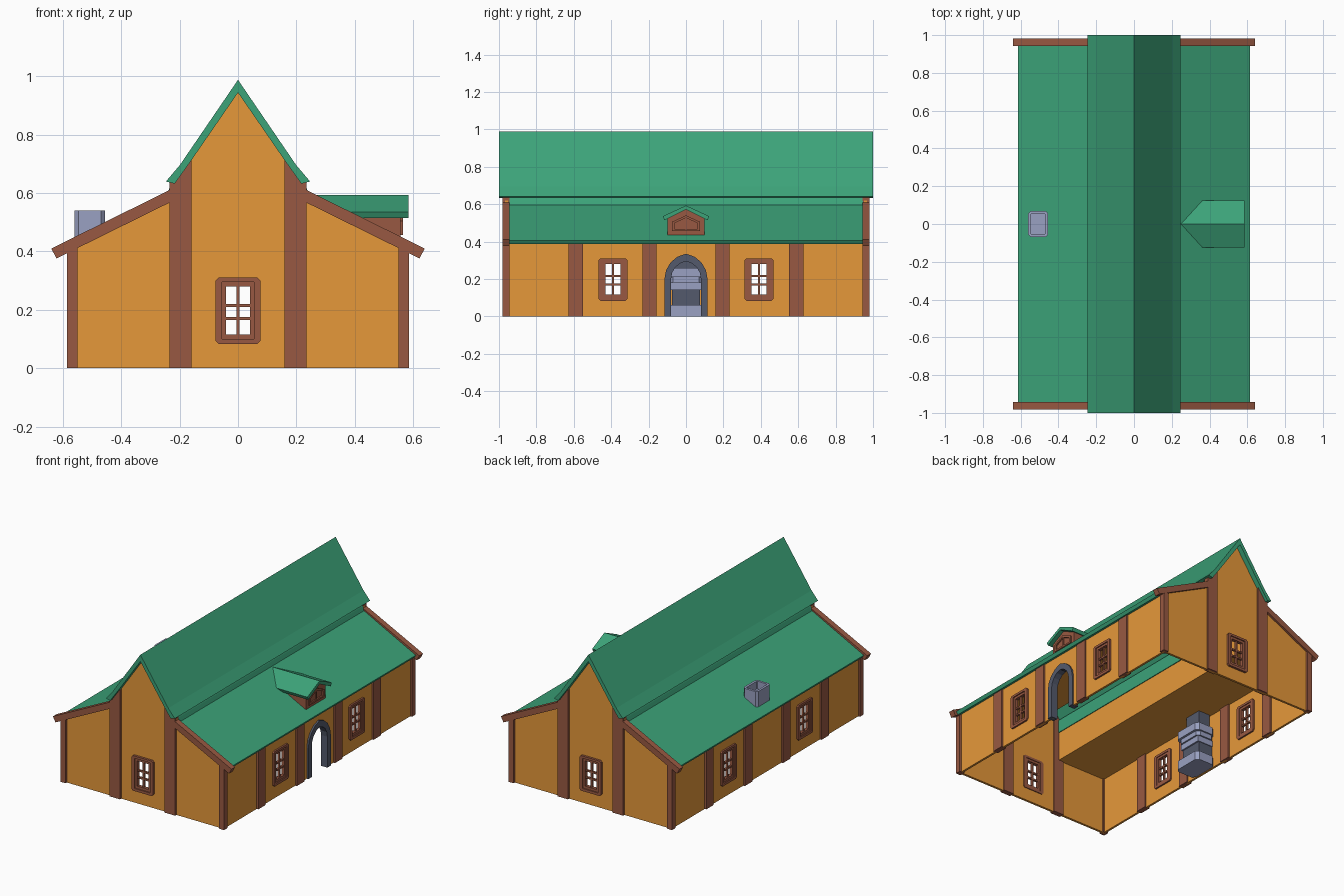
import bpy, bmesh, math

if "Cube" in bpy.data.objects:
    bpy.data.objects.remove(bpy.data.objects["Cube"])


def material(name, srgb):
    m = bpy.data.materials.new(name)
    lin = [((c / 255 + 0.055) / 1.055) ** 2.4 for c in srgb]
    m.diffuse_color = (*lin, 1)
    m.use_nodes = True
    m.node_tree.nodes["Principled BSDF"].inputs["Base Color"].default_value = m.diffuse_color
    return m


ORANGE = material("orange_plaster", (230, 152, 58))
BROWN = material("brown_timber", (153, 89, 66))
GREEN = material("green_roof", (60, 163, 121))
STONE = material("pale_stone", (154, 161, 194))
DARK = material("dark_stone", (84, 90, 108))

# Map profile coordinates (u, v) and depth d to x, y, z for each extrusion axis
PLACE = {"x": lambda u, v, d: (d, u, v), "y": lambda u, v, d: (u, d, v), "z": lambda u, v, d: (u, v, d)}


def finish(name, bm, mat):
    bmesh.ops.recalc_face_normals(bm, faces=bm.faces)
    me = bpy.data.meshes.new(name)
    bm.to_mesh(me)
    bm.free()
    me.materials.append(mat)
    ob = bpy.data.objects.new(name, me)
    bpy.context.collection.objects.link(ob)
    return ob


def add_prism(bm, pts, axis, a, b):
    """Extrude a profile from a to b; a may be a function of v for slanted ends."""
    f = PLACE[axis]
    lo = [bm.verts.new(f(u, v, a(v) if callable(a) else a)) for u, v in pts]
    hi = [bm.verts.new(f(u, v, b)) for u, v in pts]
    n = len(pts)
    bm.faces.new(lo)
    bm.faces.new(hi[::-1])
    for i in range(n):
        j = (i + 1) % n
        bm.faces.new((lo[i], hi[i], hi[j], lo[j]))


def prism(name, pts, axis, a, b, mat):
    bm = bmesh.new()
    add_prism(bm, pts, axis, a, b)
    return finish(name, bm, mat)


def rect(u0, u1, v0, v1):
    return [(u0, v0), (u1, v0), (u1, v1), (u0, v1)]


def chamfered(u0, u1, v0, v1, c):
    return [(u0 + c, v0), (u1 - c, v0), (u1, v0 + c), (u1, v1 - c),
            (u1 - c, v1), (u0 + c, v1), (u0, v1 - c), (u0, v0 + c)]


def add_ring(bm, outer, inner, axis, a, b):
    f = PLACE[axis]
    loops = [[bm.verts.new(f(u, v, d)) for u, v in p]
             for p, d in ((outer, a), (outer, b), (inner, b), (inner, a))]
    n = len(outer)
    for k in range(4):
        p, q = loops[k], loops[(k + 1) % 4]
        for i in range(n):
            j = (i + 1) % n
            bm.faces.new((p[i], p[j], q[j], q[i]))


def mirrored(half):
    """Close a right-hand half profile by mirroring; points on u = 0 are kept once."""
    return half + [(-u, v) for u, v in reversed(half) if u > 0]


def arch(w, spring, apex, n=4):
    h = apex - spring
    c = (h * h - w * w) / (2 * w)
    end = math.atan2(h, c)
    half = [(w, 0)] + [((w + c) * math.cos(end * i / n) - c, spring + (w + c) * math.sin(end * i / n))
                       for i in range(n)] + [(0, apex)]
    return mirrored(half)


# Gable walls, side walls, flat aisle ceilings and inner nave walls
gable = mirrored([(.574, 0), (.574, .402), (.235, .567), (.235, .62), (.16, .712), (0, .945)])
walls = []
for s in (-1, 1):
    walls.append(prism("gable_wall", gable, "y", s * .952, s * .967, ORANGE))
    walls.append(prism("side_wall", rect(s * .56, s * .574, -.955, .955), "z", 0, .402, ORANGE))
    prism("aisle_ceiling", [(s * u, v) for u, v in ((.562, .37), (.2, .37), (.2, .56), (.212, .56),
                                                    (.212, .38), (.562, .38))], "y", -.953, .953, ORANGE)

# Openings cut through the walls for windows and door
bm = bmesh.new()
for s in (-1, 1):
    add_prism(bm, rect(-.05, .05, .105, .29), "y", s * .85, s * 1.05)
    for y in (-.39, .39):
        add_prism(bm, rect(y - .05, y + .05, .105, .29), "x", s * .45, s * .65)
add_prism(bm, [(u, v if v > 0 else -.05) for u, v in arch(.09, .2, .31)], "x", .45, .65)
cutter = finish("opening_cutter", bm, ORANGE)
cutter.hide_render = True
for wall in walls:
    mod = wall.modifiers.new("openings", "BOOLEAN")
    mod.object, mod.operation, mod.solver = cutter, "DIFFERENCE", "EXACT"
    bpy.context.view_layer.objects.active = wall
    bpy.ops.object.modifier_apply(modifier=mod.name)
bpy.data.objects.remove(cutter)


# Windows: stepped frame and glazing bars, built facing -y then turned
def window(name, x, y, turn):
    bm = bmesh.new()
    add_ring(bm, chamfered(-.077, .077, .083, .31, .01), chamfered(-.055, .055, .1, .295, .001), "y", 0, .035)
    add_ring(bm, rect(-.056, .056, .099, .296), rect(-.041, .041, .116, .28), "y", .007, .03)
    add_prism(bm, rect(-.005, .005, .11, .285), "y", .012, .026)
    for z in (.17, .215):
        add_prism(bm, rect(-.045, .045, z - .005, z + .005), "y", .012, .026)
    ob = finish(name, bm, BROWN)
    ob.location = (x, y, 0)
    ob.rotation_euler.z = math.radians(turn)


window("front_window", 0, -.982, 0)
window("back_window", 0, .982, 180)
for y in (-.39, .39):
    window("right_window", .585, y, 90)
    window("left_window", -.585, y, -90)

# Door surround, a pointed arch
o, i = arch(.115, .2, .335), arch(.08, .2, .295)
prism("door_arch", o + i[::-1], "x", .54, .585, DARK)

for s in (-1, 1):
    # Lower aisle roofs with the short upstand under the upper eaves
    prism("aisle_roof", [(s * u, v) for u, v in ((.615, .407), (.243, .596), (.234, .62), (.222, .645),
                                                 (.195, .645), (.195, .56), (.235, .567), (.603, .388))],
          "y", -.945, .945, GREEN)
    # Timber posts along the side walls
    for y in (-.59, -.195, .195, .59):
        prism("side_post", rect(s * .55, s * .585, y - .038, y + .038), "z", 0, .4, BROWN)
    for t in (-1, 1):
        prism("corner_post", rect(s * .55, s * .586, t * .945, t * .98), "z", 0, .415, BROWN)
        prism("gable_post", [(s * u, v) for u, v in ((.16, 0), (.235, 0), (.235, .645), (.215, .645), (.16, .715))],
              "y", t * .945, t * .98, BROWN)
        prism("barge_board", [(s * u, v) for u, v in ((.235, .61), (.64, .41), (.622, .376), (.235, .567))],
              "y", t * .943, t * .981, BROWN)

# Steep upper roof with flared eaves
top = mirrored([(.247, .64), (.2, .695), (0, .988)])
under = mirrored([(.217, .632), (.16, .712), (0, .944)])
prism("upper_roof", top + under[::-1], "y", -1, 1, GREEN)


# Dormer on the right slope, its back end cut to the slope
def on_slope(z):
    return .6 - (z - .407) / .5


prism("dormer_roof", mirrored([(.125, .535), (0, .593)]) + mirrored([(.115, .514), (0, .572)])[::-1],
      "x", on_slope, .585, GREEN)
prism("dormer_body", mirrored([(.1, .43), (.1, .525), (0, .574)]), "x", on_slope, .557, BROWN)
bm = bmesh.new()
add_ring(bm, mirrored([(.076, .457), (.076, .505), (0, .54)]),
         mirrored([(.062, .468), (.062, .498), (0, .527)]), "x", .55, .566)
add_prism(bm, rect(-.004, .004, .465, .528), "x", .55, .563)
finish("dormer_window_frame", bm, BROWN)

# Fireplace inside the left wall: hearth, open firebox, lintel and wide mantel hood
prism("hearth_base", chamfered(-.557, -.415, -.1, .1, .02), "z", 0, .06, STONE)
prism("firebox", rect(-.555, -.45, -.075, .075), "z", .05, .18, DARK)
prism("fireplace_lintel", rect(-.555, -.44, -.08, .08), "z", .142, .18, STONE)
prism("mantel_lower", chamfered(-.557, -.43, -.09, .09, .02), "z", .18, .21, STONE)
prism("mantel_upper", chamfered(-.557, -.415, -.1, .1, .02), "z", .21, .26, STONE)

# Chimney: dark shaft inside, pale hollow stack above the roof
prism("chimney_shaft", rect(-.55, -.465, -.058, .058), "z", .25, .45, DARK)
bm = bmesh.new()
outer, inner = chamfered(-.56, -.455, -.07, .07, .014), chamfered(-.545, -.47, -.055, .055, .004)
add_prism(bm, outer, "z", .44, .49)
add_ring(bm, outer, inner, "z", .49, .54)
finish("chimney_stack", bm, STONE)
